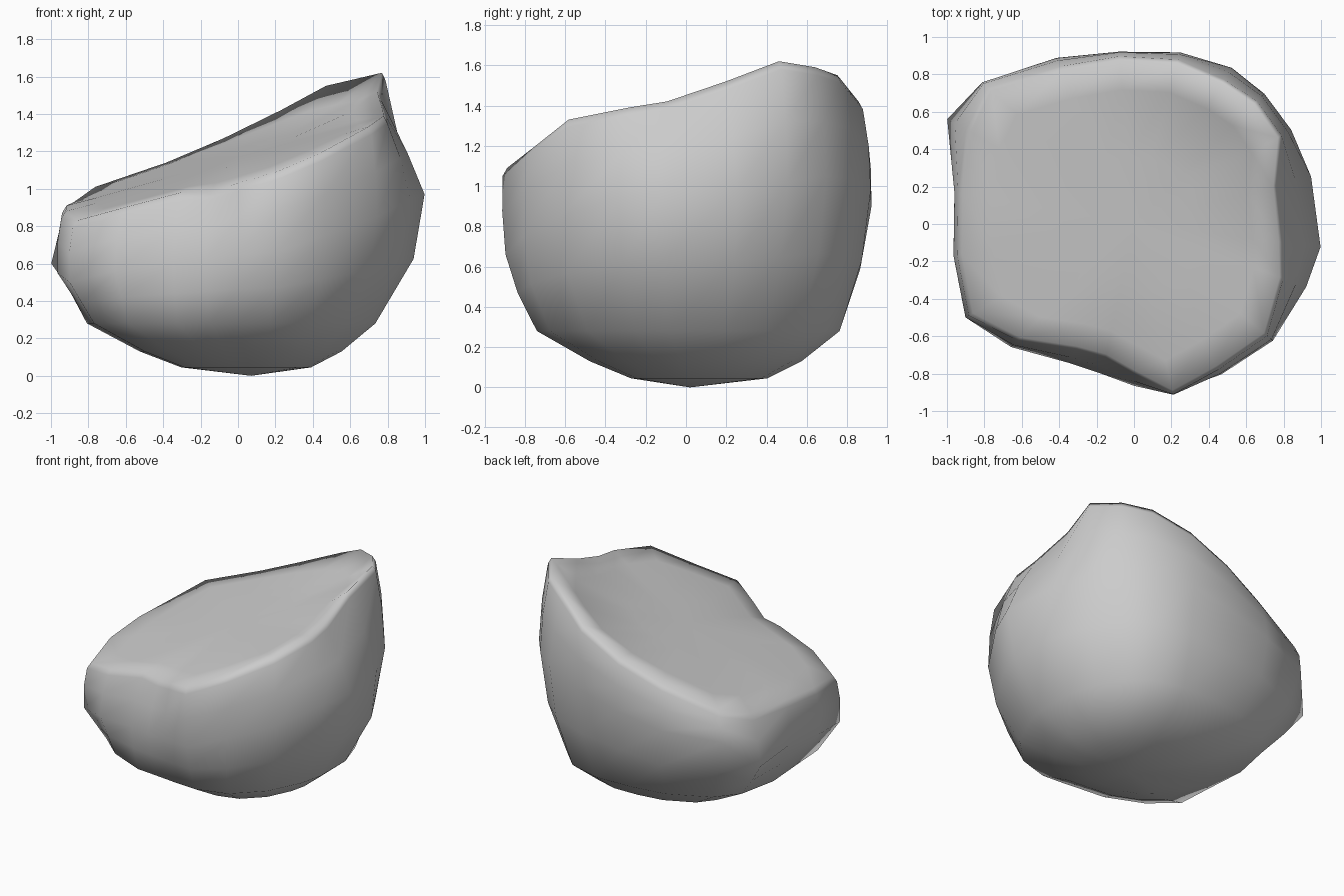
import bpy, bmesh
from math import sin, cos, radians

# Contours of the boulder: angle, top rim (r, z), belt (r, z), lower radius
SPOKES = [
    (-7, .80, 1.42, 1.005, .97, .74), (15, .79, 1.52, .98, .98, .76),
    (31, .92, 1.62, .98, 1.02, .78), (45, .93, 1.59, .985, 1.05, .80),
    (58, .91, 1.55, .985, 1.03, .82), (75, .91, 1.42, .95, .98, .79),
    (95, .90, 1.27, .925, .90, .76), (115, .93, 1.14, .98, .83, .79),
    (137, 1.07, 1.01, 1.11, .80, .85), (150.7, 1.03, .93, 1.145, .60, .86),
    (170, .955, .91, .975, .60, .82), (190, .96, .88, .98, .55, .80),
    (209, 1.01, .83, 1.03, .50, .88), (225, .88, .90, .93, .56, .83),
    (245, .74, .98, .82, .60, .77), (258, .73, .98, .82, .62, .73),
    (270, .80, 1.03, .865, .65, .73), (283, .935, 1.09, .92, .66, .76),
    (300, .90, 1.19, .93, .75, .78), (320, .93, 1.33, .97, .85, .76),
    (340, .85, 1.39, .98, .94, .74),
]

bm = bmesh.new()


def polar(a, r, z, shift=0.0):
    return bm.verts.new((r * cos(a) + shift, r * sin(a) + shift, z))


def top_z(a, r):
    # sloping cut plane of the top, with a shallow dip near the front
    x, y = r * cos(a), r * sin(a)
    dip = max(0, 1 - abs(x + .12) / .3) * max(0, -y - .45)
    return 1.17 + .32 * x + .13 * y - .25 * dip


# Each spoke runs from the underside up over the rim
columns = []
for deg, rt, zt, rb, zb, rl in SPOKES:
    a = radians(deg)
    back = 30 < deg < 110
    bulge = 1 + (.09 if back else .2) * max(0, zb - .55)
    columns.append([
        polar(a, rl * .45, .045, .06),
        polar(a, rl * .70, .13, .04),
        polar(a, rl, .28),
        polar(a, (rl + rb) / 2 * bulge, (.28 + zb) / 2),
        polar(a, rb, zb),
        polar(a, (rt + rb) / 2 * 1.01, (zt + zb) / 2),
        polar(a, rt, zt - .04),
        polar(a, rt * .975, zt),
        polar(a, rt * .8, top_z(a, rt * .8) + .35 * (zt - top_z(a, rt))),
        polar(a, rt * .4, top_z(a, rt * .4)),
    ])

bottom = bm.verts.new((.07, .02, 0))
top = bm.verts.new((0, 0, 1.17))

# Skin between neighbouring spokes, closed at both poles
for i, c in enumerate(columns):
    d = columns[(i + 1) % len(columns)]
    bm.faces.new((bottom, d[0], c[0]))
    for k in range(len(c) - 1):
        bm.faces.new((c[k], d[k], d[k + 1], c[k + 1]))
    bm.faces.new((c[-1], d[-1], top))

bmesh.ops.recalc_face_normals(bm, faces=bm.faces)
for f in bm.faces:
    f.smooth = True

mesh = bpy.data.meshes.new("boulder")
bm.to_mesh(mesh)
bm.free()
boulder = bpy.data.objects.new("boulder", mesh)
bpy.context.collection.objects.link(boulder)
